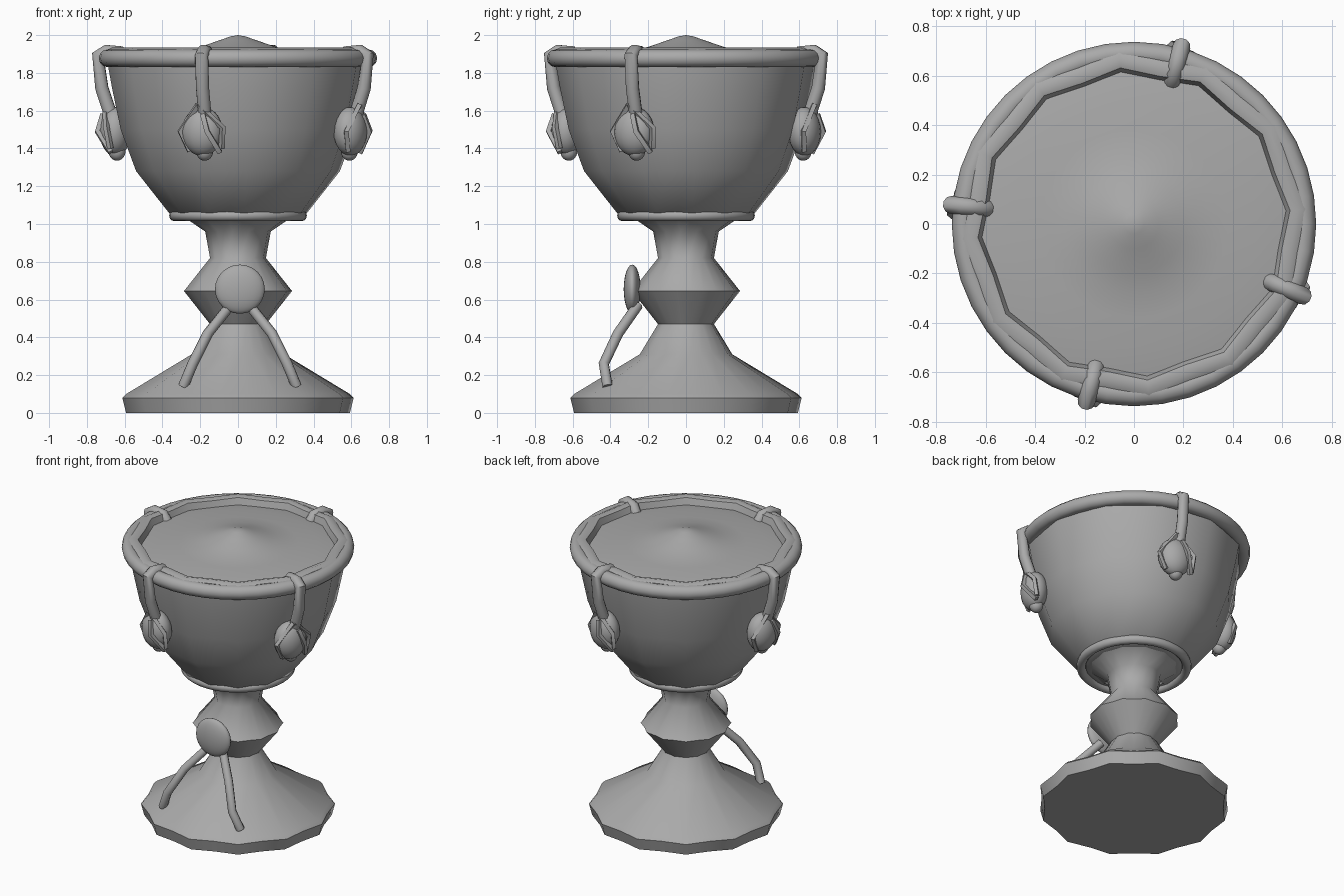
import bpy, bmesh, math
from mathutils import Vector

if "Cube" in bpy.data.objects:
    bpy.data.objects.remove(bpy.data.objects["Cube"])

GREY = (0.4, 0.4, 0.4, 1)
mat = bpy.data.materials.new("stone grey")
mat.use_nodes = True
mat.diffuse_color = GREY
mat.node_tree.nodes["Principled BSDF"].inputs["Base Color"].default_value = GREY


def finish(obj, name, angle=50):
    obj.name = name
    obj.data.materials.append(mat)
    bpy.ops.object.select_all(action='DESELECT')
    obj.select_set(True)
    bpy.context.view_layer.objects.active = obj
    bpy.ops.object.shade_smooth_by_angle(angle=math.radians(angle))
    return obj


def lathe(name, profile, flute=0.0, segments=24, angle=50):
    """Revolve (radius, z) points, pushing every second column outwards."""
    bm = bmesh.new()
    rings = []
    for r, z in profile:
        if r == 0:
            rings.append([bm.verts.new((0, 0, z))] * segments)
            continue
        ring = []
        for i in range(segments):
            a = math.tau * i / segments + math.radians(5)
            rr = r * (1 + flute * (1 if i % 2 == 0 else -1))
            ring.append(bm.verts.new((rr * math.cos(a), rr * math.sin(a), z)))
        rings.append(ring)
    for low, high in zip(rings, rings[1:]):
        for i in range(segments):
            j = (i + 1) % segments
            corners = list(dict.fromkeys((low[i], low[j], high[j], high[i])))
            bm.faces.new(corners)
    bmesh.ops.recalc_face_normals(bm, faces=bm.faces)
    mesh = bpy.data.meshes.new(name)
    bm.to_mesh(mesh)
    bm.free()
    obj = bpy.data.objects.new(name, mesh)
    bpy.context.collection.objects.link(obj)
    return finish(obj, name, angle)


def ring(name, major, minor, z):
    bpy.ops.mesh.primitive_torus_add(major_radius=major, minor_radius=minor, location=(0, 0, z),
                                     major_segments=40, minor_segments=12)
    return finish(bpy.context.object, name)


def tube(name, points, width, sides=2):
    curve = bpy.data.curves.new(name, 'CURVE')
    curve.dimensions = '3D'
    curve.bevel_depth = width
    curve.bevel_resolution = sides
    curve.use_fill_caps = True
    line = curve.splines.new('POLY')
    line.points.add(len(points) - 1)
    for p, co in zip(line.points, points):
        p.co = (*co, 1)
    obj = bpy.data.objects.new(name, curve)
    bpy.context.collection.objects.link(obj)
    bpy.ops.object.select_all(action='DESELECT')
    obj.select_set(True)
    bpy.context.view_layer.objects.active = obj
    bpy.ops.object.convert(target='MESH')
    return finish(bpy.context.object, name)


def ball(name, location, size, turn=0):
    bpy.ops.mesh.primitive_uv_sphere_add(segments=20, ring_count=12, location=location,
                                         rotation=(0, 0, turn))
    bpy.context.object.scale = size
    return finish(bpy.context.object, name)


# Foot, knop and stem
lathe("foot_and_stem", [(0, 0), (0.58, 0), (0.6, 0.08), (0.58, 0.1), (0.24, 0.31), (0.145, 0.47),
                        (0.28, 0.645), (0.145, 0.82), (0.17, 0.96), (0.27, 1.03), (0, 1.05)], 0.025)

# Fluted bowl with a thick wall
lathe("bowl", [(0, 1.03), (0.27, 1.03), (0.36, 1.06), (0.53, 1.28), (0.61, 1.5), (0.655, 1.72),
               (0.68, 1.86), (0.685, 1.92), (0.655, 1.935), (0.62, 1.925), (0.6, 1.87)], 0.022)
ring("bowl_base_ring", 0.335, 0.03, 1.045)
ring("rim_ring", 0.69, 0.047, 1.877)

# Liquid rising to a soft peak
lathe("liquid", [(0.62, 1.88), (0.5, 1.9), (0.38, 1.905), (0.28, 1.918), (0.2, 1.938),
                 (0.1, 1.972), (0.04, 1.993), (0, 2.0)], 0, 40, 180)

# Four claws hanging over the rim, each gripping a gem
for number, degrees in enumerate((-105, -23, 75, 174), 1):
    a = math.radians(degrees)
    out = Vector((math.cos(a), math.sin(a), 0))
    side = Vector((-math.sin(a), math.cos(a), 0))

    def at(u, r, z):
        return out * r + side * u + Vector((0, 0, z))

    tube(f"claw_strap_{number}", [at(0, 0.6, 1.87), at(0, 0.63, 1.91), at(0, 0.7, 1.915),
                                  at(0, 0.745, 1.89), at(0, 0.725, 1.72), at(0, 0.675, 1.57)], 0.036, 3)
    ball(f"gem_{number}", at(-0.02, 0.655, 1.49), (0.085, 0.11, 0.13), a)
    ball(f"gem_tip_{number}", at(-0.01, 0.645, 1.385), (0.045, 0.045, 0.05), a)
    tube(f"claw_left_{number}", [at(-0.03, 0.71, 1.63), at(-0.135, 0.68, 1.49),
                                 at(-0.085, 0.67, 1.385)], 0.017, 0)
    tube(f"claw_right_{number}", [at(-0.03, 0.71, 1.63), at(0.1, 0.69, 1.51),
                                  at(0.09, 0.67, 1.4)], 0.017, 0)
    tube(f"claw_middle_{number}", [at(0, 0.72, 1.58), at(0.03, 0.745, 1.49),
                                   at(0.08, 0.67, 1.38)], 0.018, 0)

# Medallion on the knop with two trailing ribbons
ball("medallion", (0.01, -0.285, 0.655), (0.132, 0.045, 0.13))
for name, s in (("left", 1), ("right", -1)):
    tube(f"ribbon_{name}", [(0.01 + s * x, y, z) for x, y, z in
                            ((0.05, -0.255, 0.57), (0.17, -0.36, 0.42),
                             (0.25, -0.435, 0.26), (0.3, -0.415, 0.14))], 0.028)
